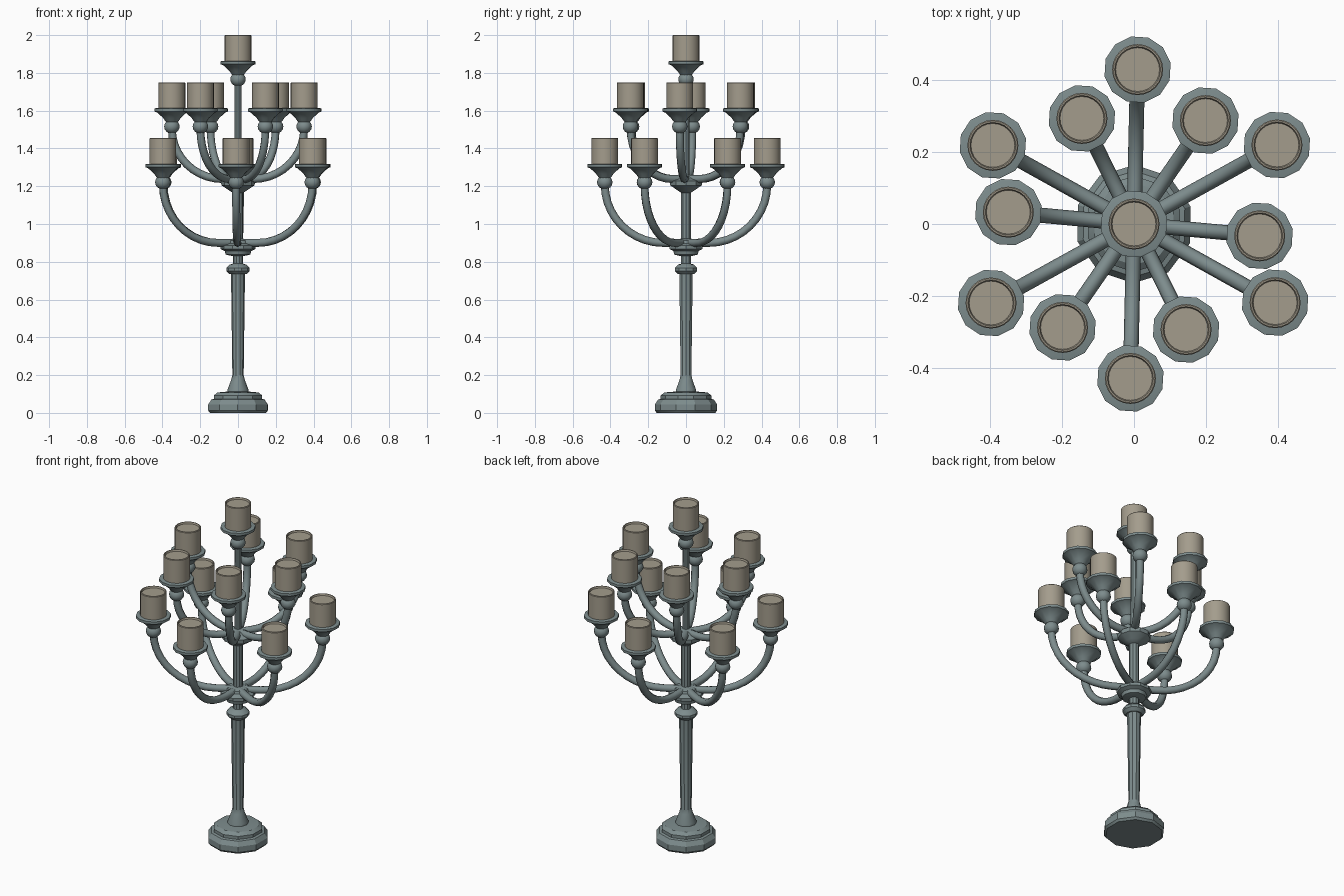
import bpy, bmesh, math

if "Cube" in bpy.data.objects:
    bpy.data.objects.remove(bpy.data.objects["Cube"])


def material(name, rgb):
    m = bpy.data.materials.new(name)
    m.diffuse_color = (*rgb, 1)
    m.use_nodes = True
    m.node_tree.nodes["Principled BSDF"].inputs["Base Color"].default_value = m.diffuse_color
    return m


METAL = material("grey_green_metal", (0.205, 0.262, 0.265))
WAX = material("beige_wax", (0.37, 0.335, 0.265))


def lathe(name, profile, sides, mat, loc=(0, 0, 0), turn=0.0, sharp=35):
    """Revolve (radius, z) pairs, bottom to top; both ends are capped."""
    bm = bmesh.new()
    rings = []
    for r, z in profile:
        rings.append([bm.verts.new((r * math.cos(turn + 2 * math.pi * i / sides),
                                    r * math.sin(turn + 2 * math.pi * i / sides), z))
                      for i in range(sides)])
    for a, b in zip(rings, rings[1:]):
        for i in range(sides):
            j = (i + 1) % sides
            bm.faces.new((a[i], a[j], b[j], b[i]))
    bm.faces.new(rings[0][::-1])
    bm.faces.new(rings[-1])
    for f in bm.faces:
        f.smooth = True
    me = bpy.data.meshes.new(name)
    bm.to_mesh(me)
    bm.free()
    me.set_sharp_from_angle(angle=math.radians(sharp))
    me.materials.append(mat)
    ob = bpy.data.objects.new(name, me)
    ob.location = loc
    bpy.context.collection.objects.link(ob)
    return ob


def tube(name, points, radius):
    cu = bpy.data.curves.new(name, 'CURVE')
    cu.dimensions = '3D'
    cu.bevel_depth = radius
    cu.bevel_resolution = 2
    cu.use_fill_caps = True
    sp = cu.splines.new('POLY')
    sp.points.add(len(points) - 1)
    for p, co in zip(sp.points, points):
        p.co = (*co, 1)
    cu.materials.append(METAL)
    ob = bpy.data.objects.new(name, cu)
    bpy.context.collection.objects.link(ob)


def holder(x, y, z, label):
    """Ball, drip tray and candle; z is the top of the tray."""
    ball = [(0.041 * math.sin(math.pi * k / 8), -0.097 - 0.038 * math.cos(math.pi * k / 8))
            for k in range(1, 8)]
    lathe("ball_" + label, ball, 12, METAL, (x, y, z), sharp=60)
    lathe("tray_" + label, [(0.026, -0.078), (0.036, -0.068), (0.047, -0.052), (0.078, -0.024),
                            (0.094, -0.017), (0.094, -0.002), (0.088, 0.0)],
          12, METAL, (x, y, z), 0.2)
    lathe("candle_" + label, [(0.071, -0.005), (0.071, 0.134), (0.068, 0.137),
                              (0.064, 0.137), (0.061, 0.127)], 24, WAX, (x, y, z))


def arm(x, y, z_low, z_high, r_in, label):
    """Quarter-ellipse arm from the hub out and up to a holder."""
    r = math.hypot(x, y)
    cx, cy = x / r, y / r
    prof = [(0.02, z_low)]
    for k in range(11):
        a = math.pi / 2 * k / 10
        prof.append((r_in + (r - r_in) * math.sin(a), z_high - (z_high - z_low) * math.cos(a)))
    tube("arm_" + label, [(q * cx, q * cy, z) for q, z in prof], 0.021)


# stepped foot, column, collar, hubs and upper stem
lathe("base", [(0.155, 0), (0.165, 0.012), (0.165, 0.045), (0.148, 0.07), (0.134, 0.074),
               (0.134, 0.092), (0.115, 0.108), (0.055, 0.113)], 10, METAL, turn=0.3, sharp=30)
lathe("column", [(0.058, 0.1), (0.055, 0.125), (0.036, 0.175), (0.03, 0.2), (0.037, 0.735),
                 (0.045, 0.735), (0.062, 0.752), (0.062, 0.768), (0.045, 0.785), (0.027, 0.79),
                 (0.027, 1.2)], 10, METAL)
lathe("lower_hub", [(0.03, 0.83), (0.065, 0.838), (0.07, 0.857), (0.093, 0.868), (0.093, 0.885),
                    (0.065, 0.898), (0.06, 0.912), (0.03, 0.922)], 10, METAL)
lathe("upper_hub", [(0.027, 1.165), (0.05, 1.18), (0.088, 1.205), (0.09, 1.228),
                    (0.06, 1.238), (0.02, 1.26)], 10, METAL)
lathe("upper_stem", [(0.02, 1.2), (0.018, 1.77)], 10, METAL)
holder(0, 0, 1.863, "top")

# two tiers of six arms, opposite arms mirrored through the centre
tiers = [("lower", [(0.01, 0.43), (0.398, 0.22), (-0.393, 0.219)], 1.318, 0.9, 0.12),
         ("upper", [(0.199, 0.288), (-0.145, 0.294), (0.35, -0.033)], 1.613, 1.238, 0.08)]
for tier, spots, z, z_low, r_in in tiers:
    for n, (px, py) in enumerate(spots):
        for s in (1, -1):
            label = f"{tier}_{2 * n + (s < 0)}"
            holder(s * px, s * py, z, label)
            arm(s * px, s * py, z_low, z - 0.11, r_in, label)
